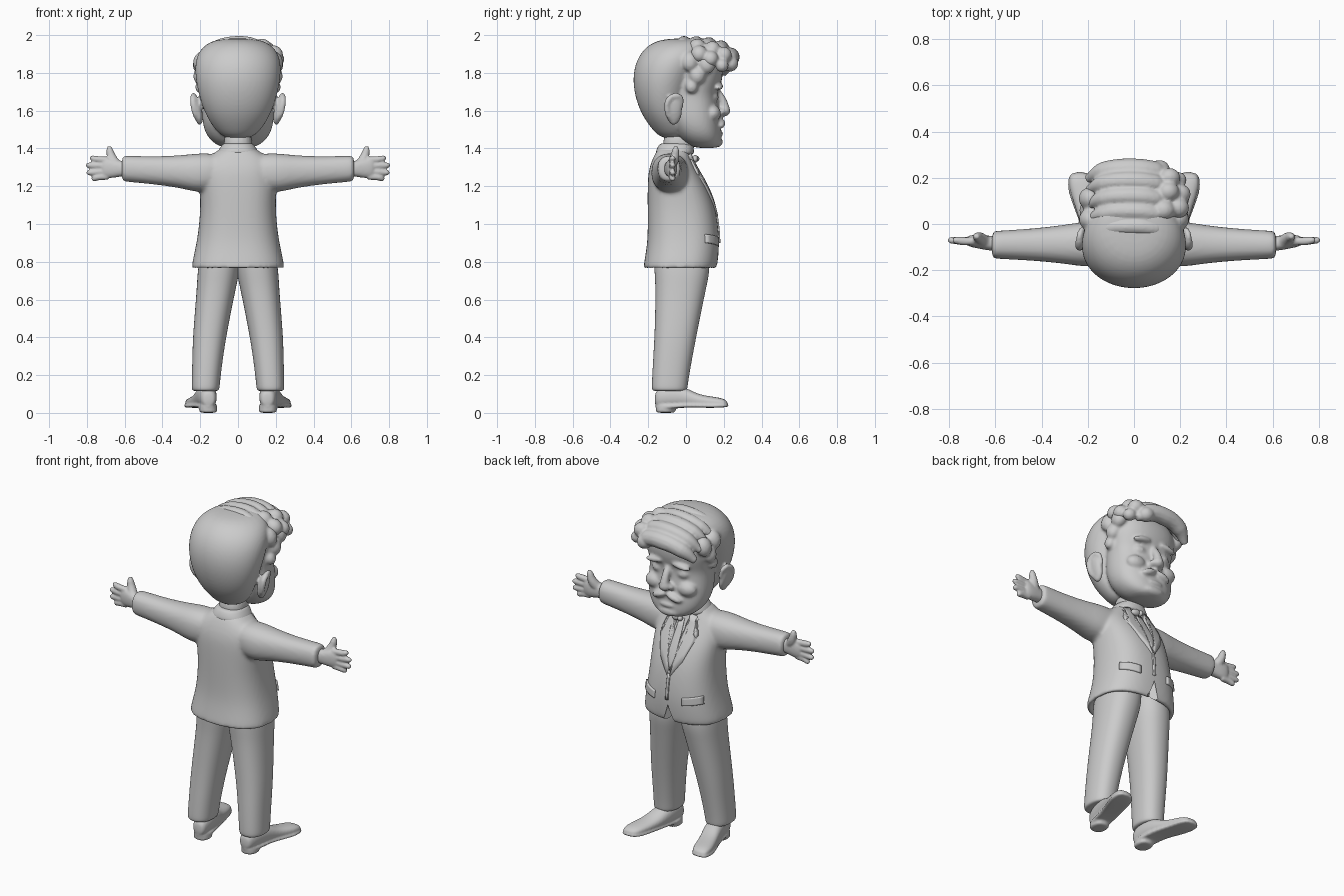
import bpy, bmesh, math
from mathutils import Vector
from mathutils.bvhtree import BVHTree

cube = bpy.data.objects.get("Cube")
if cube:
    bpy.data.objects.remove(cube)

grey = bpy.data.materials.new("plain grey")
grey.use_nodes = True
grey.diffuse_color = (0.6, 0.6, 0.6, 1)
grey.node_tree.nodes["Principled BSDF"].inputs["Base Color"].default_value = (0.6, 0.6, 0.6, 1)


def add_object(name, data):
    obj = bpy.data.objects.new(name, data)
    bpy.context.collection.objects.link(obj)
    data.materials.append(grey)
    return obj


def from_bmesh(name, bm):
    bmesh.ops.recalc_face_normals(bm, faces=bm.faces)
    for face in bm.faces:
        face.smooth = True
    mesh = bpy.data.meshes.new(name)
    bm.to_mesh(mesh)
    bm.free()
    return add_object(name, mesh)


def mirrored(obj):
    obj.modifiers.new("mirror", "MIRROR").use_mirror_merge = False
    return obj


def loft(name, axis, rows, sides=20, power=2.3, levels=2):
    """Rounded rings along an axis; each row is position, u low, u high, v low, v high."""
    order = {"z": (0, 1, 2), "x": (2, 0, 1), "y": (0, 2, 1)}[axis]
    bm = bmesh.new()
    rings = []
    for w, u0, u1, v0, v1 in rows:
        ring = []
        for i in range(sides):
            a = math.tau * i / sides
            c, s = (math.copysign(abs(t) ** (2 / power), t) for t in (math.cos(a), math.sin(a)))
            uvw = ((u0 + u1 + (u1 - u0) * c) / 2, (v0 + v1 + (v1 - v0) * s) / 2, w)
            ring.append(bm.verts.new([uvw[k] for k in order]))
        rings.append(ring)
    for low, high in zip(rings, rings[1:]):
        for i in range(sides):
            j = (i + 1) % sides
            bm.faces.new((low[i], low[j], high[j], high[i]))
    bm.faces.new(rings[0])
    bm.faces.new(rings[-1])
    obj = from_bmesh(name, bm)
    obj.modifiers.new("subdivision", "SUBSURF").levels = levels
    obj.modifiers[0].render_levels = levels
    return obj


def ball(name, centre, size, tilt=0):
    bm = bmesh.new()
    bmesh.ops.create_uvsphere(bm, u_segments=20, v_segments=14, radius=1)
    bmesh.ops.scale(bm, vec=size, verts=bm.verts)
    obj = from_bmesh(name, bm)
    obj.location = centre
    obj.rotation_euler.y = tilt
    return obj


def tube(name, points, radii):
    curve = bpy.data.curves.new(name, "CURVE")
    curve.dimensions = "3D"
    curve.bevel_depth = 1
    curve.bevel_resolution = 4
    curve.use_fill_caps = True
    spline = curve.splines.new("BEZIER")
    spline.bezier_points.add(len(points) - 1)
    for p, co, r in zip(spline.bezier_points, points, radii):
        p.co, p.radius = co, r
        p.handle_left_type = p.handle_right_type = "AUTO"
    return add_object(name, curve)


def fuse(name, parts, voxel, smooth):
    """Merge overlapping parts into one soft sculpted surface."""
    bpy.context.view_layer.update()
    graph = bpy.context.evaluated_depsgraph_get()
    bm = bmesh.new()
    for part in parts:
        mesh = bpy.data.meshes.new_from_object(part.evaluated_get(graph))
        mesh.transform(part.matrix_world)
        bm.from_mesh(mesh)
        bpy.data.meshes.remove(mesh)
    for part in parts:
        bpy.data.objects.remove(part)
    bmesh.ops.remove_doubles(bm, verts=bm.verts, dist=0.0001)
    obj = from_bmesh(name, bm)
    remesh = obj.modifiers.new("remesh", "REMESH")
    remesh.mode = "VOXEL"
    remesh.voxel_size = voxel
    remesh.use_smooth_shade = True
    soft = obj.modifiers.new("soften", "SMOOTH")
    soft.factor, soft.iterations = 0.5, smooth
    return obj


# Jacket with sleeves, hollow above the hem
body = loft("body", "z", [
    (.85, -.17, .17, -.15, .1), (.78, -.215, .215, -.19, .13), (.762, -.235, .235, -.215, .15),
    (.765, -.247, .247, -.227, .163), (.8, -.243, .243, -.222, .17), (.9, -.22, .22, -.205, .178),
    (1, -.206, .206, -.203, .17), (1.1, -.2, .2, -.204, .152), (1.2, -.205, .205, -.204, .113),
    (1.28, -.205, .205, -.2, .065), (1.34, -.18, .18, -.18, .03), (1.38, -.12, .12, -.16, .02),
    (1.41, -.08, .08, -.14, .02)], sides=28, power=2.5)
sleeve = mirrored(loft("sleeve", "x", [
    (.05, -.17, .01, 1.19, 1.37), (.2, -.19, .015, 1.16, 1.378), (.28, -.175, 0, 1.185, 1.366),
    (.42, -.16, -.018, 1.207, 1.358), (.58, -.152, -.028, 1.222, 1.362),
    (.61, -.15, -.03, 1.225, 1.362), (.615, -.14, -.04, 1.235, 1.35)]))
jacket = fuse("jacket", [body, sleeve], .011, 5)

# Front opening at the hem
bpy.ops.mesh.primitive_cone_add(vertices=4, radius1=.05, radius2=0, depth=.2, location=(0, .16, .82))
cutter = bpy.context.object
cutter.name = "hem_notch_cutter"
cutter.hide_render = True
cutter.hide_set(True)
cutter.display_type = "WIRE"
cutter.data.materials.append(grey)
notch = jacket.modifiers.new("notch", "BOOLEAN")
notch.operation, notch.object = "DIFFERENCE", cutter

bpy.context.view_layer.update()
surface = BVHTree.FromObject(jacket, bpy.context.evaluated_depsgraph_get())


def patch(name, outline, thickness=.02):
    """Cloth plate laid over the chest from an outline in x and z."""
    bm = bmesh.new()
    bm.faces.new([bm.verts.new((x, 0, z)) for x, z in outline])
    bmesh.ops.triangulate(bm, faces=bm.faces[:])
    bmesh.ops.subdivide_edges(bm, edges=bm.edges[:], cuts=5, use_grid_fill=True)
    for v in bm.verts:
        hit = surface.ray_cast(Vector((v.co.x, 1, v.co.z)), Vector((0, -1, 0)))[0]
        v.co.y = hit.y if hit else 0
    obj = from_bmesh(name, bm)
    plate = obj.modifiers.new("thickness", "SOLIDIFY")
    plate.thickness, plate.offset = thickness, 0
    return obj


mirrored(patch("lapels", [(.045, 1.375), (.085, 1.365), (.105, 1.29), (.09, 1.275),
                          (.115, 1.255), (.07, 1.13), (.008, 1.04), (.03, 1.16), (.055, 1.28)]))
mirrored(patch("pocket_flaps", [(.09, .93), (.185, .945), (.19, .9), (.09, .885)]))
patch("necktie", [(-.015, 1.34), (.015, 1.34), (.027, 1.15), (0, 1.07), (-.027, 1.15)], .014)
patch("front_edge", [(-.008, 1.05), (.008, 1.05), (.012, .9), (-.004, .9)], .016)
mirrored(ball("tie_bow", (.028, .048, 1.345), (.03, .016, .02), .2))
ball("tie_knot", (0, .055, 1.345), (.014, .016, .016))

# Collar and neck
loft("neck", "z", [(1.34, -.08, .08, -.13, .04), (1.41, -.075, .075, -.12, .04),
                   (1.5, -.075, .075, -.12, .06)])
loft("collar", "z", [(1.36, -.115, .115, -.16, .04), (1.385, -.11, .11, -.162, .045),
                     (1.42, -.085, .085, -.145, .038), (1.43, -.075, .075, -.13, .03)])

# Trouser legs
mirrored(loft("trouser_legs", "z", [
    (.115, .12, .225, -.16, -.01), (.118, .098, .246, -.182, .008), (.15, .096, .246, -.182, .01),
    (.27, .082, .243, -.176, .03), (.4, .062, .24, -.168, .055), (.55, .033, .228, -.164, .085),
    (.68, .006, .218, -.163, .112), (.76, -.012, .215, -.17, .13), (.9, -.012, .19, -.17, .12)]))

# Shoes with toes turned out, low heels and thin soles
shoe = loft("shoe", "y", [
    (-.166, .13, .18, .04, .1), (-.15, .112, .2, .025, .13), (-.06, .11, .22, .028, .15),
    (.01, .122, .235, .028, .13), (.06, .138, .25, .028, .1), (.13, .158, .275, .028, .087),
    (.19, .175, .284, .03, .08), (.222, .2, .27, .035, .062)])
sole = loft("sole", "y", [
    (-.165, .125, .19, .02, .045), (-.1, .104, .215, .02, .045), (0, .12, .23, .03, .05),
    (.12, .15, .283, .026, .046), (.19, .168, .292, .028, .046), (.228, .2, .27, .032, .046)], power=4)
heel = loft("heel", "z", [(0, .115, .2, -.155, -.06), (.005, .11, .205, -.16, -.055),
                          (.04, .11, .21, -.162, -.05)])
mirrored(fuse("shoes", [shoe, sole, heel], .007, 3))

# Hands, open with thumbs raised
hand = [loft("palm", "x", [(.57, -.12, -.055, 1.255, 1.33), (.63, -.115, -.05, 1.25, 1.335),
                           (.68, -.105, -.045, 1.24, 1.35), (.73, -.095, -.05, 1.245, 1.348)])]
for z, tip, slope in ((1.338, .785, .01), (1.308, .805, .003), (1.278, .803, -.006), (1.252, .775, -.012)):
    hand.append(tube("finger", [(.69, -.075, z), (.75, -.073, z + slope / 2), (tip - .012, -.07, z + slope),
                                (tip, -.07, z + slope)], (.018, .018, .015, .008)))
hand.append(tube("thumb", [(.635, -.085, 1.3), (.665, -.062, 1.345), (.679, -.055, 1.39), (.681, -.054, 1.412)],
                 (.03, .026, .019, .01)))
mirrored(fuse("hands", hand, .006, 4))

# Head: face, skull, features and side locks
head = [
    loft("face", "z", [
        (1.4, -.07, .07, .06, .165), (1.425, -.13, .13, -.01, .188), (1.48, -.178, .178, -.06, .188),
        (1.56, -.194, .194, -.1, .183), (1.64, -.19, .19, -.1, .172), (1.69, -.19, .19, -.1, .168),
        (1.75, -.2, .2, -.1, .192), (1.82, -.208, .208, -.1, .2), (1.89, -.19, .19, -.1, .18),
        (1.95, -.11, .11, -.05, .1)]),
    loft("skull", "z", [
        (1.45, -.07, .07, -.13, 0), (1.5, -.125, .125, -.18, .02), (1.58, -.175, .175, -.238, .01),
        (1.68, -.21, .21, -.274, .03), (1.78, -.23, .23, -.285, .07), (1.87, -.23, .23, -.265, .12),
        (1.94, -.195, .195, -.215, .14), (1.985, -.11, .11, -.13, .11)], power=2),
    tube("nose_bridge", [(0, .165, 1.7), (0, .195, 1.65), (0, .208, 1.6)], (.02, .022, .028)),
    ball("nose_tip", (0, .205, 1.598), (.034, .03, .028)),
    ball("lower_lip", (0, .178, 1.478), (.05, .02, .014)),
    ball("chin", (0, .16, 1.435), (.075, .035, .03))]
for side in (-1, 1):
    head += [
        ball("eye", (side * .08, .142, 1.672), (.042, .03, .03)),
        ball("brow", (side * .085, .172, 1.728), (.062, .026, .017), side * .15),
        ball("cheek", (side * .105, .14, 1.585), (.06, .045, .045)),
        ball("nostril", (side * .028, .188, 1.593), (.02, .02, .018)),
        ball("moustache", (side * .045, .185, 1.533), (.052, .024, .02), side * .35),
        ball("ear", (side * .215, -.065, 1.605), (.024, .045, .082), side * .2),
        tube("ear_rim", [(side * .21, -.02, 1.62), (side * .23, -.035, 1.675), (side * .238, -.085, 1.665),
                         (side * .232, -.1, 1.6), (side * .2, -.06, 1.53)], (.01, .014, .016, .015, .014))]
    for y, z, r in ((.03, 1.73, .03), (.06, 1.79, .04), (.02, 1.86, .042), (.11, 1.85, .043)):
        head.append(ball("side_lock", (side * .195, y, z), (r, r * 1.1, r * 1.3), side * -.3))
fuse("head", head, .009, 3)

# Swept hair: strands laid across the crown, rolling into a quiff
strands = []
for y, z, r in ((-.02, 1.945, .038), (.045, 1.942, .04), (.11, 1.935, .042), (.175, 1.915, .045), (.225, 1.872, .05)):
    strands.append(tube("strand", [(-.2, y - .03, z - .075), (-.13, y, z - .015), (-.02, y + .01, z + .012),
                                   (.09, y, z), (.155, y - .02, z - .045)], (r * .4, r * .9, r, r * .95, r * .45)))
# Curls at the loose end of the strands
for x, y, z, r in ((.13, .06, 1.935, .045), (.19, .07, 1.9, .045), (.15, .14, 1.925, .042), (.2, .13, 1.875, .042),
                   (.155, .2, 1.895, .042), (.19, .19, 1.84, .035), (.11, .235, 1.85, .042)):
    strands.append(ball("curl", (x, y, z), (r * 1.1, r, r), .5))
fuse("swept_hair", strands, .008, 2)
